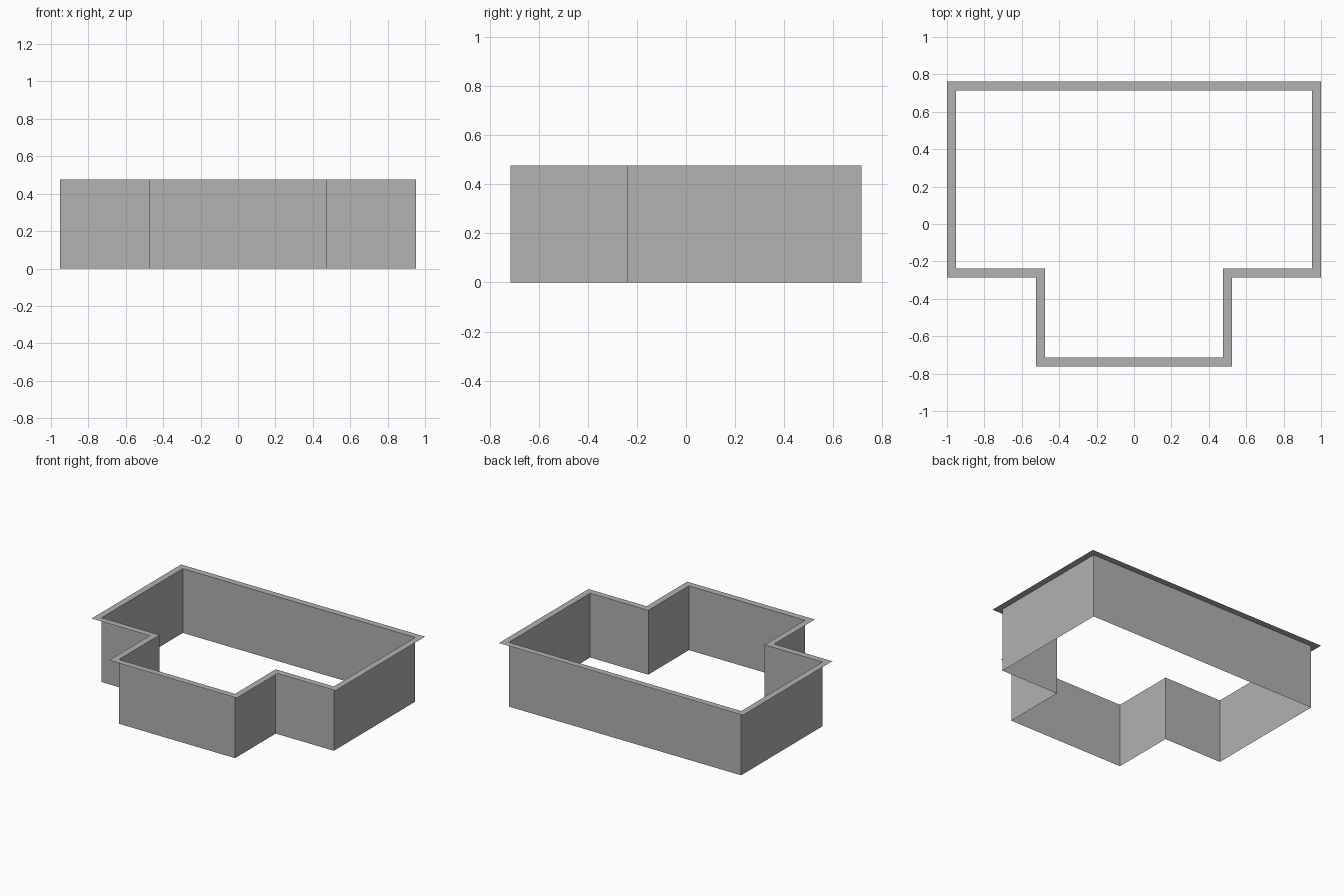
import bpy
import bmesh
from mathutils import Vector

cube = bpy.data.objects.get("Cube")
if cube:
    bpy.data.objects.remove(cube, do_unlink=True)

UNIT = 1 / 2.1          # one plan module
HEIGHT = UNIT
RIM = 0.1 * UNIT        # width of the flat top ledge

grey = bpy.data.materials.new("plain grey")
grey.use_nodes = True
COLOUR = (0.445, 0.445, 0.445, 1)
grey.diffuse_color = COLOUR
grey.node_tree.nodes["Principled BSDF"].inputs["Base Color"].default_value = COLOUR

# T-shaped plan, counter-clockwise: right half, then mirrored left half
right_half = [(1, -1.5), (1, -0.5), (2, -0.5), (2, 1.5)]
plan = right_half + [(-x, y) for x, y in reversed(right_half)]
plan = [Vector(p) * UNIT for p in plan]


def offset(points, distance):
    """Move each side of a right-angled outline outwards."""
    result = []
    for i, p in enumerate(points):
        before = (p - points[i - 1]).normalized()
        after = (points[(i + 1) % len(points)] - p).normalized()
        side = before + after
        result.append(p + distance * Vector((side.y, -side.x)))
    return result


def band(name, lower, upper):
    """Join two matching closed loops with a strip of quads."""
    bm = bmesh.new()
    a = [bm.verts.new(p) for p in lower]
    b = [bm.verts.new(p) for p in upper]
    for i in range(len(a)):
        j = (i + 1) % len(a)
        bm.faces.new((a[i], a[j], b[j], b[i]))
    mesh = bpy.data.meshes.new(name)
    bm.to_mesh(mesh)
    bm.free()
    mesh.materials.append(grey)
    obj = bpy.data.objects.new(name, mesh)
    bpy.context.collection.objects.link(obj)
    return obj


# Single-sheet walls and the flat ledge around their top
floor_loop = [p.to_3d() for p in plan]
top_loop = [Vector((p.x, p.y, HEIGHT)) for p in plan]
ledge_loop = [Vector((p.x, p.y, HEIGHT)) for p in offset(plan, RIM)]
band("walls", floor_loop, top_loop)
band("top_ledge", ledge_loop, top_loop)
